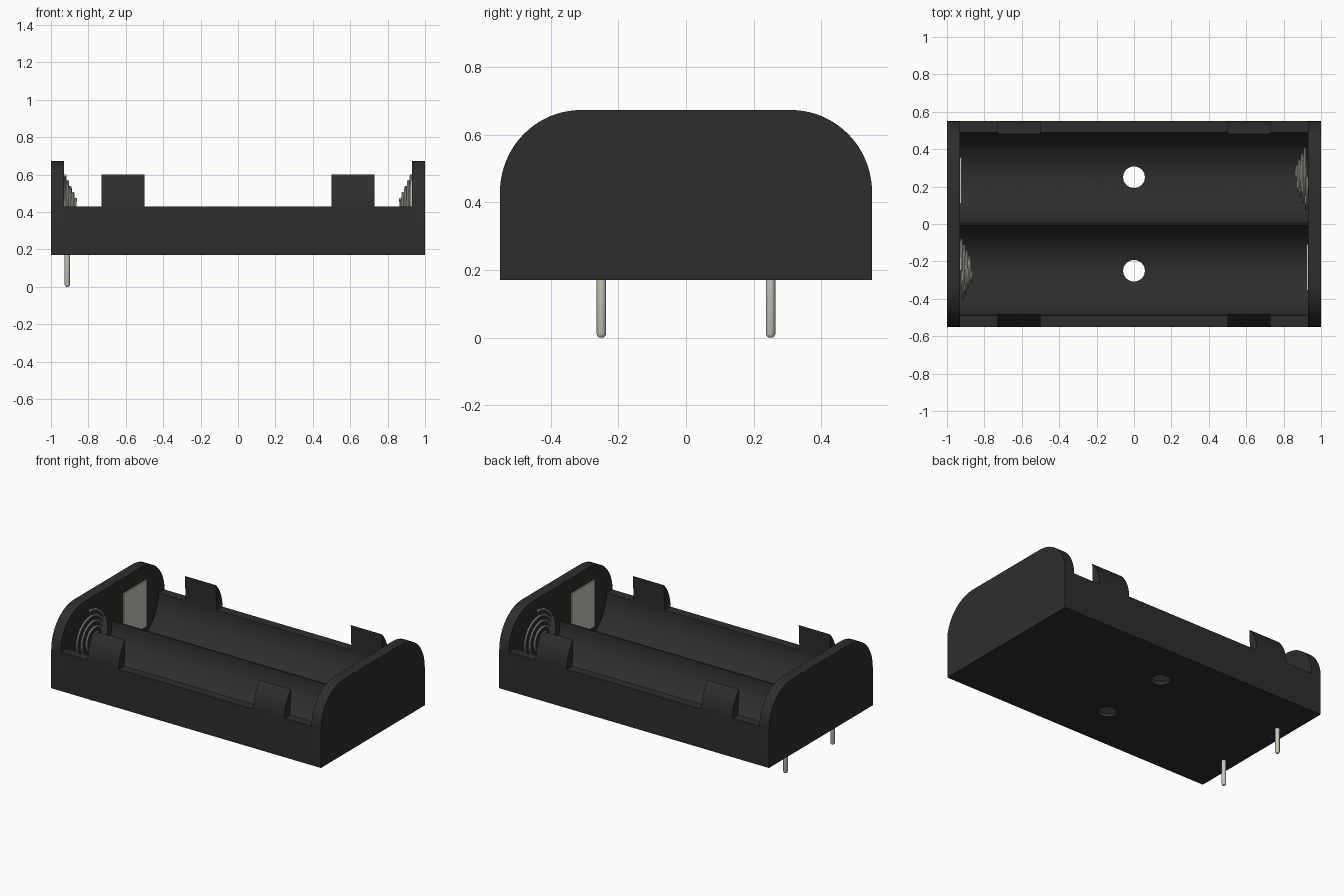
import bpy, bmesh
from math import sin, cos, pi

if "Cube" in bpy.data.objects:
    bpy.data.objects.remove(bpy.data.objects["Cube"])


def material(name, col):
    m = bpy.data.materials.new(name)
    m.diffuse_color = (*col, 1)
    m.use_nodes = True
    m.node_tree.nodes["Principled BSDF"].inputs["Base Color"].default_value = m.diffuse_color
    return m


BLACK = material("black_plastic", (0.027, 0.027, 0.027))
METAL = material("nickel", (0.58, 0.57, 0.51))
X_WALL, Z0, Z_RIM, Z_TOP = 0.93, 0.17, 0.43, 0.673
Y_OUT, LANE, R = 0.55, 0.2465, 0.2415


def arc(cy, cz, ry, rz, a0, a1, n):
    return [(cy + ry * cos(a0 + (a1 - a0) * i / n),
             cz + rz * sin(a0 + (a1 - a0) * i / n)) for i in range(n + 1)]


def activate(ob):
    bpy.ops.object.select_all(action='DESELECT')
    ob.select_set(True)
    bpy.context.view_layer.objects.active = ob


def finish(name, bm, mat):
    bmesh.ops.recalc_face_normals(bm, faces=bm.faces)
    me = bpy.data.meshes.new(name)
    bm.to_mesh(me)
    bm.free()
    ob = bpy.data.objects.new(name, me)
    bpy.context.collection.objects.link(ob)
    me.materials.append(mat)
    return ob


def smooth(ob):
    activate(ob)
    bpy.ops.object.shade_smooth_by_angle(angle=pi / 6)


def extrude_x(name, profile, x0, x1, mat=BLACK):
    """Extrude a (y, z) outline from x0 to x1."""
    bm = bmesh.new()
    f = bm.faces.new([bm.verts.new((x0, y, z)) for y, z in profile])
    new = bmesh.ops.extrude_face_region(bm, geom=[f])['geom']
    bmesh.ops.translate(bm, vec=(x1 - x0, 0, 0),
                        verts=[v for v in new if isinstance(v, bmesh.types.BMVert)])
    return finish(name, bm, mat)


def box(name, x0, x1, y0, y1, z0, z1, mat=BLACK):
    return extrude_x(name, [(y0, z0), (y1, z0), (y1, z1), (y0, z1)], x0, x1, mat)


def cut(ob, cutter):
    mod = ob.modifiers.new("cut", 'BOOLEAN')
    mod.operation, mod.solver, mod.object = 'DIFFERENCE', 'EXACT', cutter
    activate(ob)
    bpy.ops.object.modifier_apply(modifier=mod.name)
    bpy.data.objects.remove(cutter)


# Tray with two round battery channels
profile = [(-Y_OUT, Z0), (Y_OUT, Z0), (Y_OUT, Z_RIM)]
for cy in (LANE, -LANE):
    profile += arc(cy, Z_RIM, R, R, 0, -pi, 40)
profile.append((-Y_OUT, Z_RIM))
tray = extrude_x("tray", profile, -X_WALL, X_WALL)

# Drain holes through the channel floors
for y in (-0.25, 0.25):
    bpy.ops.mesh.primitive_cylinder_add(vertices=40, radius=0.058, depth=0.4, location=(0, y, 0.2))
    cut(tray, bpy.context.object)
smooth(tray)

# Rounded outline of the end walls
wall = [(-Y_OUT, Z0), (Y_OUT, Z0)]
wall += arc(0.31, Z_RIM, 0.24, Z_TOP - Z_RIM, 0, pi / 2, 20)
wall += arc(-0.31, Z_RIM, 0.24, Z_TOP - Z_RIM, pi / 2, pi, 20)

# Retaining clip outline: straight inside, curved outside
clip = [(LANE + R, Z_RIM - 0.01), (Y_OUT, Z_RIM - 0.01)]
clip += arc(0.31, Z_RIM, 0.24, Z_TOP - Z_RIM, 0, 0.775, 12)
clip.append((LANE + R - 0.008, 0.6))

for s, side in ((-1, "left"), (1, "right")):
    end = extrude_x(side + "_end_wall", wall, s * X_WALL, s)
    # Slot under the contact plate
    ya, yb = sorted((-s * 0.11, -s * 0.355))
    cut(end, box("slot_cutter", s * 0.938, s * 0.948, ya, yb, Z0 - 0.05, Z0 + 0.04))
    smooth(end)

    # Flat contact plate
    box(side + "_contact_plate", s * 0.935, s * 0.922, ya, yb, 0.26, 0.572, METAL)

    # Clips on both long sides
    for t, place in ((-1, "front"), (1, "back")):
        smooth(extrude_x(f"{place}_{side}_clip", [(t * y, z) for y, z in clip], s * 0.5, s * 0.73))

    # Conical contact spring
    cu = bpy.data.curves.new(side + "_spring", 'CURVE')
    cu.dimensions = '3D'
    cu.bevel_depth, cu.bevel_resolution = 0.007, 2
    cu.use_fill_caps = True
    turns, seg = 4, 32
    n = turns * seg
    sp = cu.splines.new('POLY')
    sp.points.add(n)
    for i, p in enumerate(sp.points):
        u = i / n
        r, a = 0.175 - 0.125 * u, 2 * pi * turns * u + pi / 2
        p.co = (s * (0.925 - 0.058 * u), s * (0.25 + r * cos(a)), 0.42 + r * sin(a), 1)
    spring = bpy.data.objects.new(side + "_spring", cu)
    bpy.context.collection.objects.link(spring)
    cu.materials.append(METAL)
    activate(spring)
    bpy.ops.object.convert(target='MESH')
    smooth(bpy.context.object)

# Solder pins with rounded tips
for y, place in ((-0.25, "front"), (0.25, "back")):
    bm = bmesh.new()
    prof = [(0.014, 0.19), (0.014, 0.01), (0.011, 0.004), (0.006, 0.0)]
    rings = [[bm.verts.new((-0.913 + r * cos(2 * pi * k / 20), y + r * sin(2 * pi * k / 20), z))
              for k in range(20)] for r, z in prof]
    for a, b in zip(rings, rings[1:]):
        for k in range(20):
            bm.faces.new((a[k], a[k - 1], b[k - 1], b[k]))
    bm.faces.new(rings[0])
    bm.faces.new(rings[-1])
    # Pin top stays inside the tray floor and wall
    for v in rings[0]:
        v.co.z = 0.185
    smooth(finish(place + "_pin", bm, METAL))
